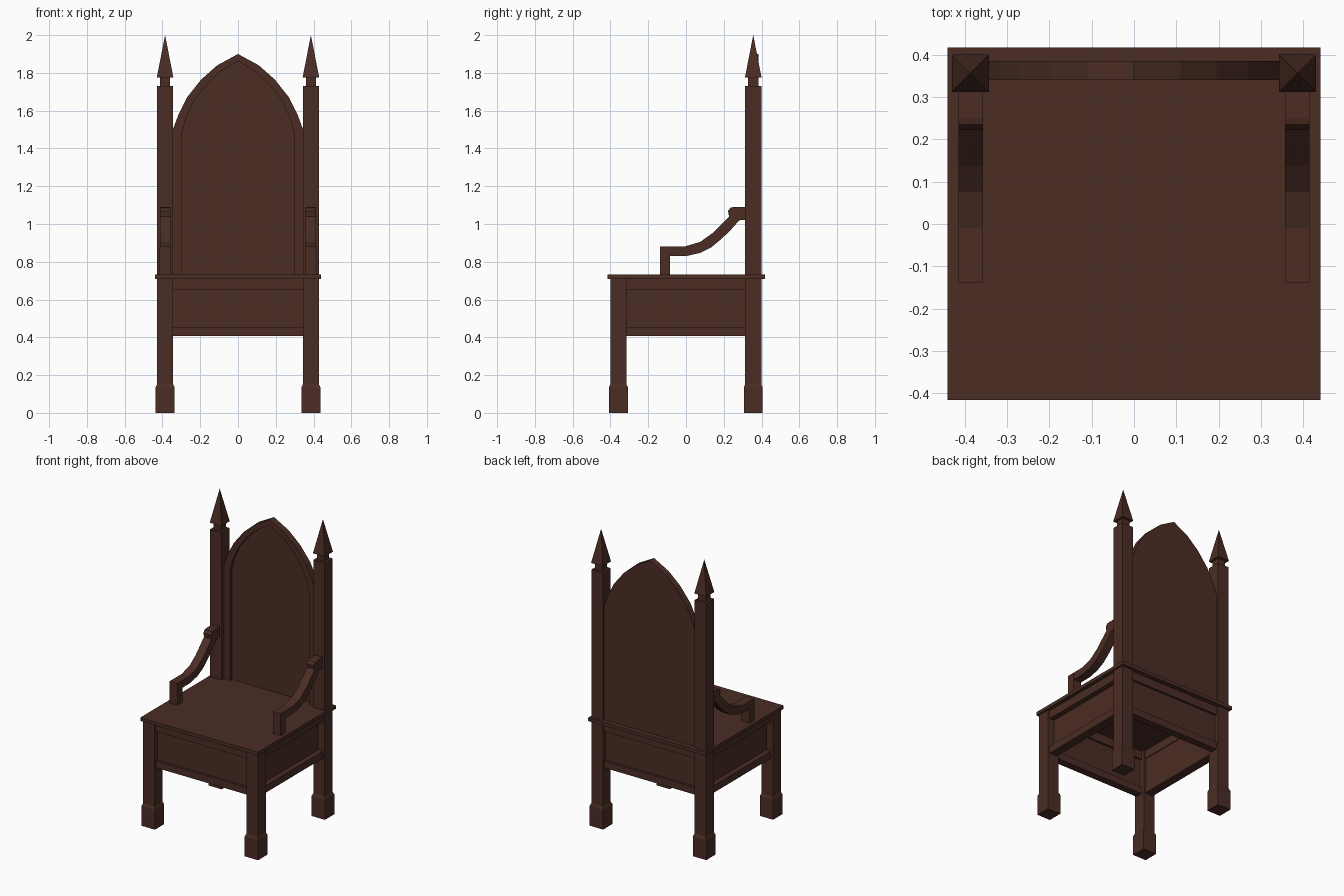
import bpy, bmesh
from mathutils import Matrix

if "Cube" in bpy.data.objects:
    bpy.data.objects.remove(bpy.data.objects["Cube"])

wood = bpy.data.materials.new("dark brown wood")
wood.diffuse_color = (0.07, 0.026, 0.018, 1)
wood.use_nodes = True
wood.node_tree.nodes["Principled BSDF"].inputs["Base Color"].default_value = wood.diffuse_color


def finish(name, bm):
    bmesh.ops.recalc_face_normals(bm, faces=bm.faces)
    me = bpy.data.meshes.new(name)
    bm.to_mesh(me)
    bm.free()
    me.materials.append(wood)
    ob = bpy.data.objects.new(name, me)
    bpy.context.collection.objects.link(ob)
    return ob


def box(name, x0, x1, y0, y1, z0, z1):
    bm = bmesh.new()
    m = Matrix.Translation(((x0 + x1) / 2, (y0 + y1) / 2, (z0 + z1) / 2))
    m = m @ Matrix.Diagonal((x1 - x0, y1 - y0, z1 - z0, 1))
    bmesh.ops.create_cube(bm, size=1, matrix=m)
    return finish(name, bm)


def turned(name, cx, cy, rings):
    """Square post from (half width, z) rings."""
    bm = bmesh.new()
    loops = []
    for h, z in rings:
        loops.append([bm.verts.new((cx + a * h, cy + b * h, z))
                      for a, b in ((-1, -1), (1, -1), (1, 1), (-1, 1))])
    for lo, hi in zip(loops, loops[1:]):
        for i in range(4):
            j = (i + 1) % 4
            bm.faces.new((lo[i], lo[j], hi[j], hi[i]))
    bm.faces.new(loops[0])
    bm.faces.new(loops[-1])
    bmesh.ops.remove_doubles(bm, verts=bm.verts, dist=1e-5)
    return finish(name, bm)


def strip(name, a, b, to3d, d0, d1):
    """Solid band between two matching point rows, extruded from d0 to d1."""
    bm = bmesh.new()
    rows = [[bm.verts.new(to3d(p, d)) for p in row]
            for row, d in ((a, d0), (b, d0), (b, d1), (a, d1))]
    for r in range(4):
        s = rows[(r + 1) % 4]
        for i in range(len(a) - 1):
            bm.faces.new((rows[r][i], rows[r][i + 1], s[i + 1], s[i]))
    for end in (0, -1):
        bm.faces.new([r[end] for r in rows])
    return finish(name, bm)


# Seat board
box("seat", -0.44, 0.44, -0.415, 0.417, 0.71, 0.733)

foot = [(0.05, 0), (0.05, 0.135), (0.0425, 0.152)]
for s, side in ((-1, "left"), (1, "right")):
    # Legs and back posts with pointed finials
    turned("front_leg_" + side, s * 0.386, -0.358, foot + [(0.0425, 0.712)])
    turned("back_post_" + side, s * 0.386, 0.356, foot + [
        (0.0425, 1.73), (0.027, 1.73), (0.027, 1.775), (0.044, 1.775), (0.0001, 2.0)])

    # Side apron: two rails and a deeply recessed panel
    for label, z0, z1 in (("lower", 0.408, 0.456), ("upper", 0.653, 0.711)):
        xs = sorted((s * 0.415, s * 0.355))
        box(f"side_rail_{label}_{side}", *xs, -0.32, 0.32, z0, z1)
    xs = sorted((s * 0.38, s * 0.36))
    box("side_panel_" + side, *xs, -0.32, 0.32, 0.42, 0.711)

    # Curved armrest and its short support
    top = [(-0.138, 0.88), (-0.01, 0.88), (0.075, 0.905), (0.138, 0.95), (0.185, 0.997),
           (0.228, 1.04), (0.222, 1.068), (0.235, 1.086), (0.25, 1.09), (0.32, 1.09)]
    low = [(-0.138, 0.83), (0, 0.83), (0.075, 0.847), (0.132, 0.875), (0.19, 0.923),
           (0.238, 0.97), (0.262, 0.997), (0.275, 1.012), (0.285, 1.02), (0.32, 1.02)]
    strip("armrest_" + side, top, low, lambda p, d: (d, p[0], p[1]), s * 0.357, s * 0.414)
    xs = sorted((s * 0.357, s * 0.415))
    box("arm_support_" + side, *xs, -0.138, -0.085, 0.73, 0.879)

# Front and back aprons
for s, side in ((-1, "front"), (1, "back")):
    for label, z0, z1 in (("lower", 0.408, 0.456), ("upper", 0.653, 0.711)):
        ys = sorted((s * 0.385, s * 0.335))
        box(f"{side}_rail_{label}", -0.35, 0.35, *ys, z0, z1)
    ys = sorted((s * 0.37, s * 0.35))
    box(side + "_panel", -0.35, 0.35, *ys, 0.42, 0.711)

# Pointed-arch backrest: raised frame around a recessed panel
outer = [(0.345, 0.73), (0.345, 1.5), (0.315, 1.58), (0.27, 1.67), (0.195, 1.765), (0.11, 1.84), (0, 1.9)]
inner = [(0.297, 0.73), (0.297, 1.48), (0.275, 1.56), (0.235, 1.65), (0.17, 1.735), (0.095, 1.805), (0, 1.862)]


def mirrored(row):
    return row + [(-x, z) for x, z in row[-2::-1]]


def upright(p, d):
    return (p[0], d, p[1])


strip("back_frame", mirrored(outer), mirrored(inner), upright, 0.34, 0.385)
bm = bmesh.new()
face = bm.faces.new([bm.verts.new(upright(p, 0.36)) for p in mirrored(inner)])
ext = bmesh.ops.extrude_face_region(bm, geom=[face], use_keep_orig=True)
moved = [v for v in ext["geom"] if isinstance(v, bmesh.types.BMVert)]
bmesh.ops.translate(bm, verts=moved, vec=(0, 0.025, 0))
finish("back_panel", bm)
